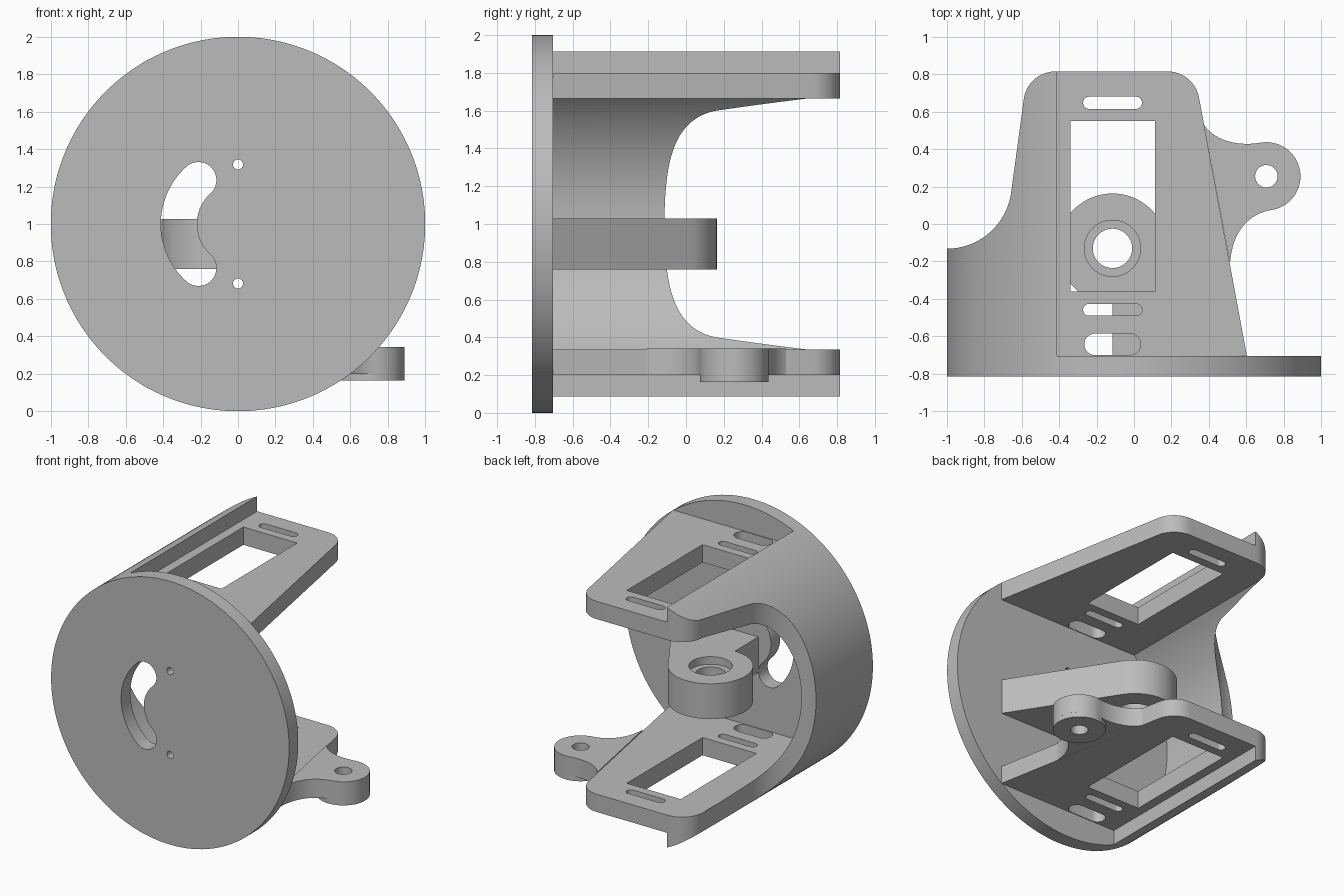
import bpy, bmesh, math
from mathutils import Matrix, Vector

cube = bpy.data.objects.get("Cube")
if cube:
    bpy.data.objects.remove(cube, do_unlink=True)

grey = bpy.data.materials.new("plain_grey")
grey.use_nodes = True
colour = (0.5, 0.5, 0.5, 1)
grey.diffuse_color = colour
grey.node_tree.nodes["Principled BSDF"].inputs["Base Color"].default_value = colour

BACK = -0.705   # rear face of the disc
END = 0.815     # free ends of the plates


def arc(cx, cy, r, a, b, n=24):
    """Points on an arc between two angles in degrees."""
    steps = [math.radians(a + (b - a) * i / n) for i in range(n + 1)]
    return [(cx + r * math.cos(t), cy + r * math.sin(t)) for t in steps]


def circle(cx, cy, r, n=64):
    return arc(cx, cy, r, 0, 360, n)[:-1]


def bezier(a, b, c, d, n=16):
    a, b, c, d = map(Vector, (a, b, c, d))
    ts = [i / n for i in range(n + 1)]
    return [tuple((1-t)**3*a + 3*t*(1-t)**2*b + 3*t*t*(1-t)*c + t**3*d) for t in ts]


def slot(x0, x1, y0, y1):
    """Straight slot with round ends."""
    r, cy = (y1 - y0) / 2, (y0 + y1) / 2
    return arc(x1 - r, cy, r, -90, 90, 16) + arc(x0 + r, cy, r, 90, 270, 16)


def prism(name, points, lo, hi, axis="z"):
    """Extrude an outline along z (xy outline) or along y (xz outline)."""
    bm = bmesh.new()
    put = (lambda p, h: (p[0], p[1], h)) if axis == "z" else (lambda p, h: (p[0], h, p[1]))
    face = bm.faces.new([bm.verts.new(put(p, lo)) for p in points])
    ext = bmesh.ops.extrude_face_region(bm, geom=[face])
    verts = [v for v in ext["geom"] if isinstance(v, bmesh.types.BMVert)]
    move = (0, 0, hi - lo) if axis == "z" else (0, hi - lo, 0)
    bmesh.ops.translate(bm, verts=verts, vec=move)
    bmesh.ops.recalc_face_normals(bm, faces=bm.faces)
    mesh = bpy.data.meshes.new(name)
    bm.to_mesh(mesh)
    bm.free()
    mesh.materials.append(grey)
    obj = bpy.data.objects.new(name, mesh)
    bpy.context.collection.objects.link(obj)
    return obj


def combine(obj, tool, operation="DIFFERENCE"):
    """Apply a boolean and remove its tool."""
    tool.hide_render = True
    mod = obj.modifiers.new("cut", "BOOLEAN")
    mod.operation, mod.solver, mod.object = operation, "EXACT", tool
    bpy.context.view_layer.objects.active = obj
    bpy.ops.object.modifier_apply(modifier=mod.name)
    bpy.data.objects.remove(tool, do_unlink=True)


# Front disc with a curved slot and two pin holes
disc = prism("front_disc", circle(0, 1, 1, 160), -END, BACK, "y")
mid, half, sweep = 0.316, 0.096, 48
ends = [(mid * math.cos(math.radians(a)), 1 + mid * math.sin(math.radians(a)))
        for a in (180 - sweep, 180 + sweep)]
kidney = (arc(0, 1, mid + half, 180 - sweep, 180 + sweep, 32)
          + arc(*ends[1], half, 180 + sweep, 360 + sweep, 20)[1:]
          + arc(0, 1, mid - half, 180 + sweep, 180 - sweep, 32)[1:]
          + arc(*ends[0], half, -sweep, 180 - sweep, 20)[1:-1])
combine(disc, prism("cutter", kidney, -1, 0, "y"))
for side in (-1, 1):
    combine(disc, prism("cutter", circle(0, 1 + side * 0.318, 0.027, 24), -1, 0, "y"))

# Bracket: side shell and two plates as one section, trimmed to the plan outline
lip = math.degrees(math.acos(-0.41))
inner = math.degrees(math.asin(0.665 / 0.89))
section = ([(0.8, 1.8), (-0.41, 1.8)] + arc(0, 1, 1, lip, 360 - lip, 80)
           + [(-0.41, 0.2), (0.8, 0.2), (0.8, 0.335)]
           + arc(0, 1, 0.89, 180 + inner, 180 - inner, 64) + [(0.8, 1.665)])
bracket = prism("shell_and_plates", section, BACK, 1, "y")
plan = ([(-1.1, -0.9), (0.64, -0.9), (0.603, BACK)]
        + arc(0.18, 0.645, 0.17, 10, 90, 16)
        + arc(-0.42, 0.645, 0.17, 90, 172, 16)
        + arc(-1, 0.215, 0.347, -6, -90, 32) + [(-1.1, -0.132)])
combine(bracket, prism("trim", plan, -0.5, 2.5), "INTERSECT")

# Windows and slots through both plates
window = [(-0.34, -0.36), (0.113, -0.36), (0.113, 0.55), (-0.34, 0.55)]
for outline in (window, slot(-0.272, 0.043, 0.615, 0.68),
                slot(-0.272, 0.043, -0.49, -0.427), slot(-0.265, 0.035, -0.7, -0.585)):
    combine(bracket, prism("cutter", outline, -0.5, 2.5))

# Central arm with a bored hub
hx, hy = -0.115, -0.13
arm_outline = arc(hx, hy, 0.293, 32.6, 270, 56) + [(hx, BACK), (0.6, BACK)]
arm = prism("bearing_arm", arm_outline, 0.76, 1.028)
for radius, lo, hi in ((0.105, 0.5, 1.5), (0.15, 0.97, 1.5), (0.15, 0.5, 0.82)):
    combine(arm, prism("cutter", circle(hx, hy, radius), lo, hi))

# Mounting ear on the lower plate, with a boss below
ex, ey, er = 0.707, 0.255, 0.182
lobe = arc(ex, ey, er, 100, -80, 40)
neck = (bezier((0.374, 0.53), (0.42, 0.46), (0.53, 0.41), lobe[0])
        + lobe[1:]
        + bezier(lobe[-1], (0.62, 0.057), (0.525, -0.03), (0.513, -0.21))[1:])
ear = prism("mounting_ear", neck, 0.2, 0.342)
boss = prism("ear_boss", circle(ex, ey, er), 0.163, 0.2)
for part in (ear, boss):
    combine(part, prism("cutter", circle(ex, ey, 0.06, 40), 0, 1))

# Smooth curved walls, crisp edges
bpy.ops.object.select_all(action="DESELECT")
for part in (disc, bracket, arm, ear, boss):
    part.select_set(True)
bpy.context.view_layer.objects.active = disc
bpy.ops.object.shade_smooth_by_angle(angle=math.radians(30))
